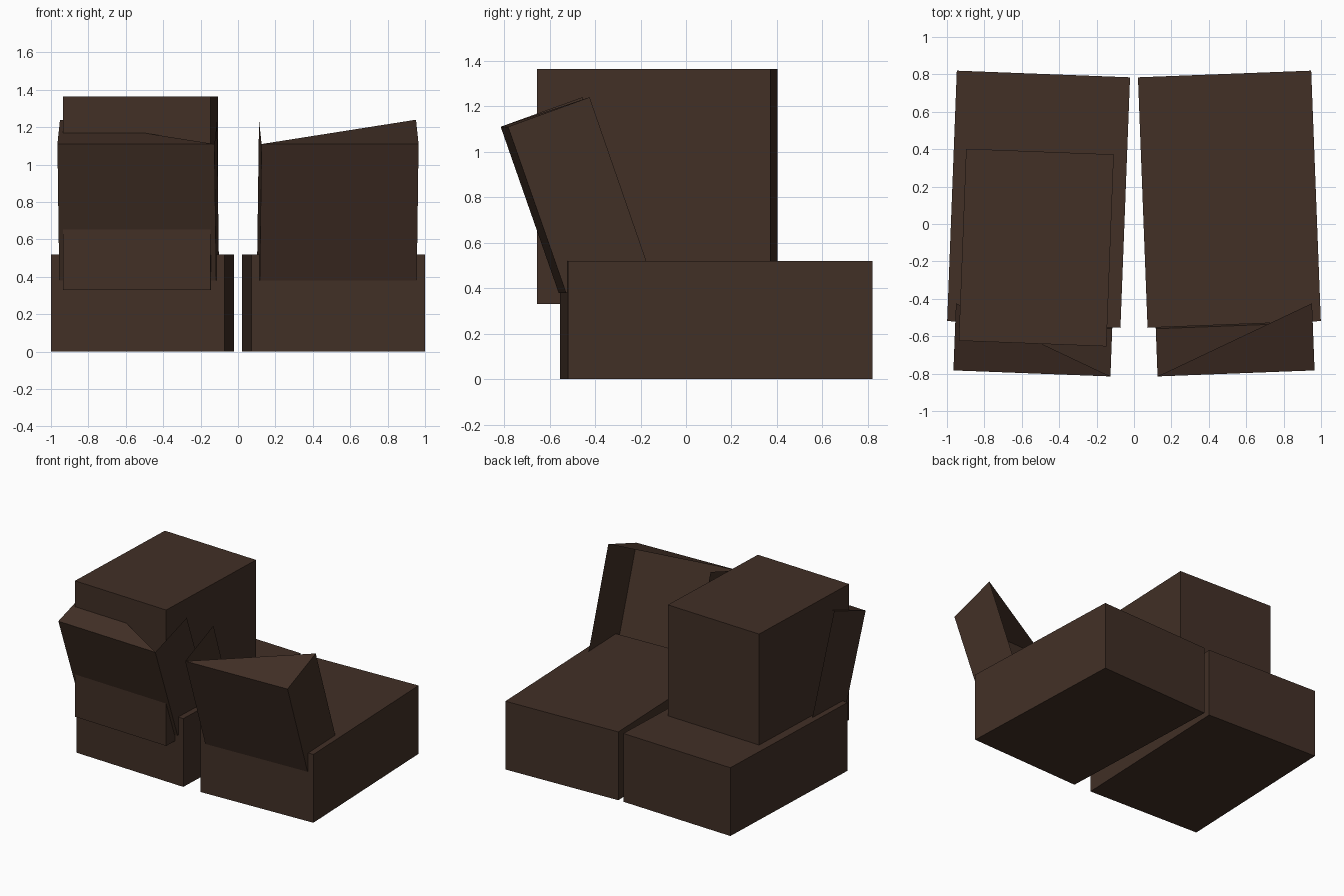
import bpy, bmesh, math
from mathutils import Matrix, Vector

if "Cube" in bpy.data.objects:
    bpy.data.objects.remove(bpy.data.objects["Cube"])

# Single dark brown colour
brown = bpy.data.materials.new("dark_brown")
brown.diffuse_color = (0.054, 0.029, 0.0195, 1.0)
brown.use_nodes = True
brown.node_tree.nodes["Principled BSDF"].inputs["Base Color"].default_value = brown.diffuse_color

YAW = math.radians(2.2)   # each half toes outward slightly


def finish(bm, name, centre, side):
    """Turn about z, move into place and link as an object."""
    bm.transform(Matrix.Translation(Vector(centre)) @ Matrix.Rotation(side * YAW, 4, 'Z'))
    mesh = bpy.data.meshes.new(name)
    bm.to_mesh(mesh)
    bm.free()
    mesh.materials.append(brown)
    bpy.context.collection.objects.link(bpy.data.objects.new(name, mesh))


def block(name, size, centre, side):
    bm = bmesh.new()
    bmesh.ops.create_cube(bm, size=1, matrix=Matrix.Diagonal((*size, 1)))
    finish(bm, name, centre, side)


def flap(name, centre, side):
    """Forward-leaning shell: open at the back, half of its top missing."""
    profile = {"fb": (-0.677, 0.38), "ft": (-0.932, 1.11),
               "bt": (-0.573, 1.24), "bb": (-0.32, 0.51)}
    bm = bmesh.new()
    inner = {k: bm.verts.new((-side * 0.42, y, z)) for k, (y, z) in profile.items()}
    outer = {k: bm.verts.new((side * 0.42, y, z)) for k, (y, z) in profile.items()}
    faces = [
        (inner["fb"], outer["fb"], outer["ft"], inner["ft"]),   # front
        (outer["fb"], outer["bb"], outer["bt"], outer["ft"]),   # outer side
        (inner["fb"], inner["ft"], inner["bt"], inner["bb"]),   # inner side
        (inner["ft"], outer["ft"], outer["bt"]),                # half top
        (inner["fb"], inner["bb"], outer["bb"], outer["fb"]),   # bottom
    ]
    for f in faces:
        bm.faces.new(f if side > 0 else f[::-1])
    finish(bm, name, centre, side)


# Mirrored pairs of base blocks and leaning flaps
for side, label in ((1, "right"), (-1, "left")):
    block(label + "_base", (0.927, 1.34, 0.52), (side * 0.51, 0.1325, 0.26), side)
    flap(label + "_flap", (side * 0.51, 0.1325, 0), side)

# Tall block on the left half only
block("left_upper_block", (0.79, 1.027, 1.035), (-0.5225, -0.126, 0.8475), -1)
